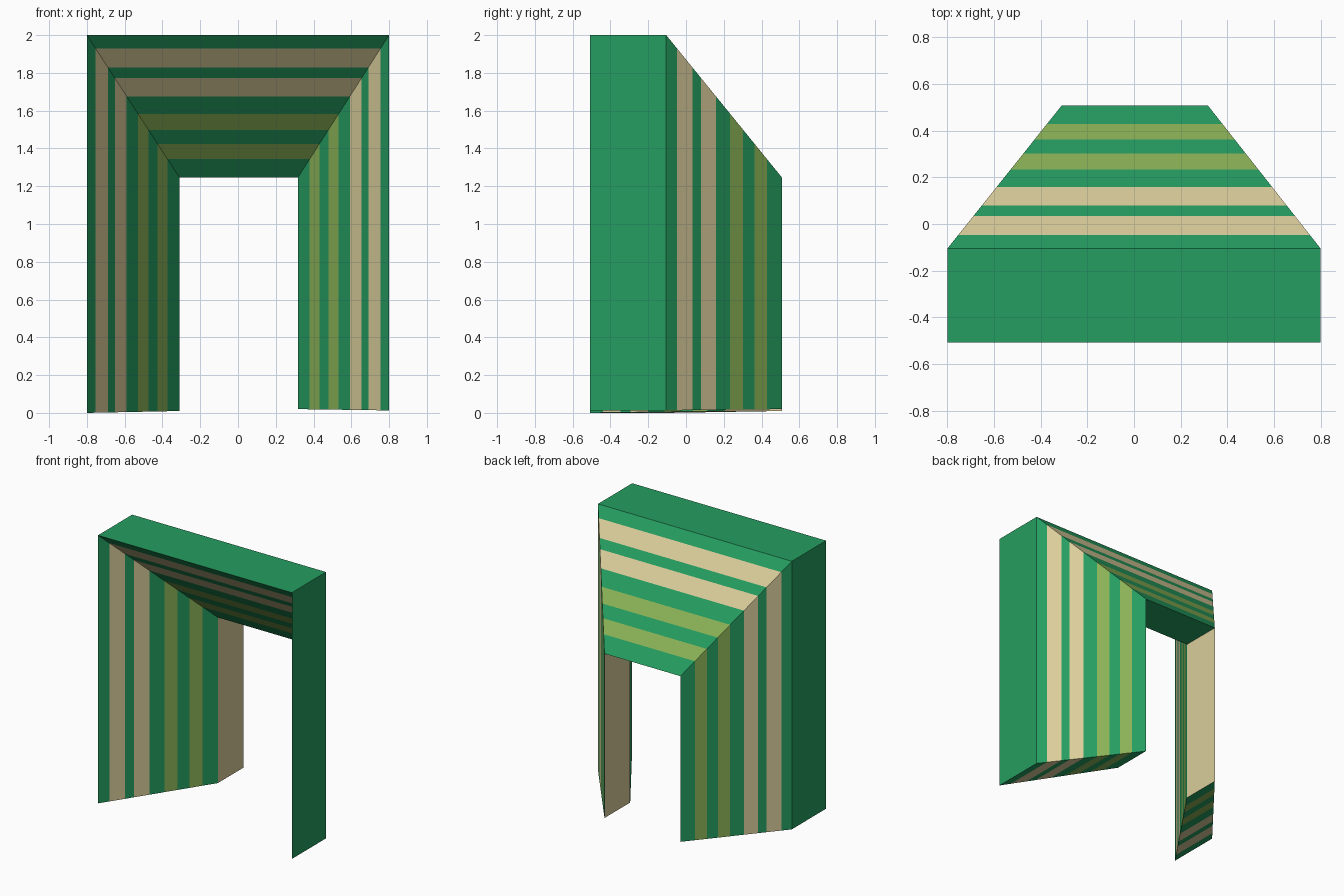
import bpy, bmesh

if "Cube" in bpy.data.objects:
    bpy.data.objects.remove(bpy.data.objects["Cube"])


def material(name, rgb):
    # sRGB bytes to linear diffuse colour
    lin = [((c / 255 + 0.055) / 1.055) ** 2.4 for c in rgb]
    mat = bpy.data.materials.new(name)
    mat.diffuse_color = (*lin, 1)
    mat.use_nodes = True
    mat.node_tree.nodes["Principled BSDF"].inputs["Base Color"].default_value = mat.diffuse_color
    return mat


GREEN, BEIGE, LIME = 0, 1, 2
mats = [material("green", (37, 157, 96)),
        material("beige", (219, 206, 155)),
        material("lime", (139, 178, 87))]

# Stripe limits along the splay, from wide front rim (0) to narrow back opening (1)
LIMITS = [0, 0.095, 0.227, 0.302, 0.43, 0.553, 0.665, 0.763, 0.87, 1]
COLOURS = [GREEN, BEIGE, GREEN, BEIGE, GREEN, LIME, GREEN, LIME, GREEN]


def lerp(a, b, t):
    return a + (b - a) * t


def arch_ring(bm, t, y):
    """Foot, corner, corner, foot of the arch outline at splay position t."""
    xl, xr, z = lerp(-0.8, -0.31, t), lerp(0.8, 0.317, t), lerp(2, 1.246, t)
    points = [(xl, y, lerp(0, 0.01, t)), (xl, y, z),
              (xr, y, z), (xr, y, lerp(0.013, 0.02, t))]
    return [bm.verts.new(p) for p in points]


def panel(bm, verts, colour):
    bm.faces.new(verts).material_index = colour


bm = bmesh.new()
outer = [arch_ring(bm, t, lerp(-0.105, 0.508, t)) for t in LIMITS]
inner = [arch_ring(bm, t, lerp(-0.508, 0.205, t)) for t in LIMITS]

# Striped splay: outer skin, inner skin and the feet
for i, colour in enumerate(COLOURS):
    for k in range(3):
        for skin in (outer, inner):
            panel(bm, (skin[i][k], skin[i][k + 1], skin[i + 1][k + 1], skin[i + 1][k]), colour)
    for k in (0, 3):
        panel(bm, (outer[i][k], outer[i + 1][k], inner[i + 1][k], inner[i][k]), colour)

# Green sides and top; beige door jambs with a green ceiling
for end, colours in ((0, (GREEN, GREEN, GREEN)), (-1, (BEIGE, GREEN, BEIGE))):
    for k, colour in enumerate(colours):
        panel(bm, (outer[end][k], outer[end][k + 1], inner[end][k + 1], inner[end][k]), colour)

bmesh.ops.recalc_face_normals(bm, faces=bm.faces)
mesh = bpy.data.meshes.new("striped_arch")
bm.to_mesh(mesh)
bm.free()
for mat in mats:
    mesh.materials.append(mat)
bpy.context.collection.objects.link(bpy.data.objects.new("striped_arch", mesh))
